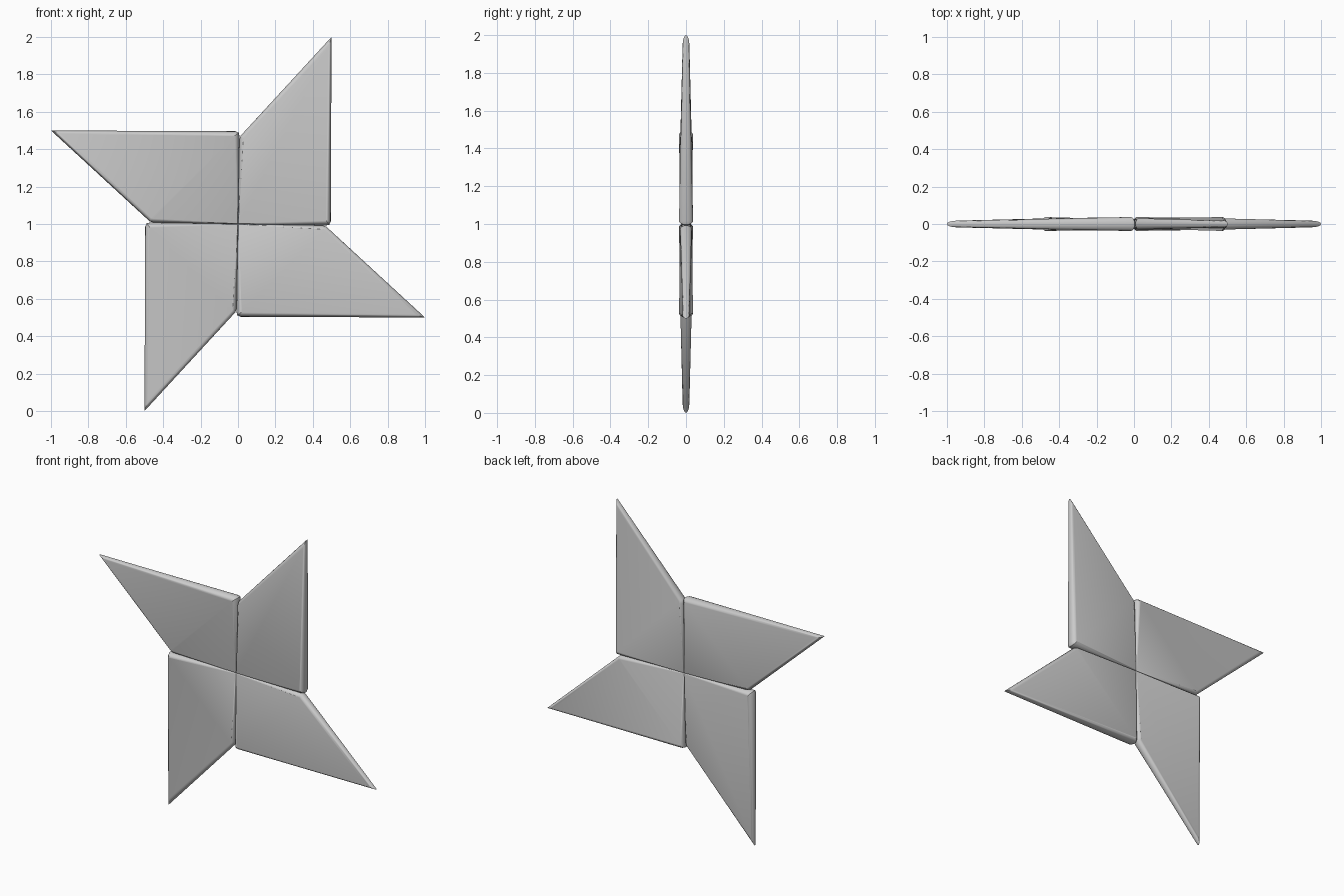
import bpy, bmesh, math

if "Cube" in bpy.data.objects:
    bpy.data.objects.remove(bpy.data.objects["Cube"])

# Blade outline around the star centre: (u, v, inset u, inset v, half thickness)
OUTLINE = [
    (0.0, 0.0, 0.004, 0.004, 0.024),         # star centre
    (0.470, -0.008, 0.000, 0.026, 0.037),    # rounded outer corner
    (0.488, -0.004, -0.016, 0.022, 0.038),
    (0.496, 0.014, -0.024, 0.006, 0.037),
    (0.500, 1.0, -0.018, -0.055, 0.018),     # tip
    (0.014, 0.472, 0.018, -0.008, 0.030),    # rounded notch corner
    (0.007, 0.450, 0.022, 0.004, 0.031),
]
STEPS = 4  # rings from the rim to each face


def make_blade(name, turns):
    bm = bmesh.new()
    rings = []
    # Rounded edge profile swept from the front face to the back face
    for i in range(-STEPS, STEPS + 1):
        a = math.pi / 2 * i / STEPS
        s, c = math.sin(a), 1 - math.cos(a)
        ring = []
        for u, v, du, dv, t in OUTLINE:
            x, z = u + du * c, v + dv * c
            for _ in range(turns):
                x, z = -z, x
            ring.append(bm.verts.new((x, t * s, z + 1)))
        rings.append(ring)
    n = len(OUTLINE)
    for a, b in zip(rings, rings[1:]):
        for k in range(n):
            j = (k + 1) % n
            bm.faces.new((a[k], a[j], b[j], b[k]))
    # Front and back faces
    caps = [bm.faces.new(rings[0]), bm.faces.new(rings[-1])]
    bmesh.ops.triangulate(bm, faces=caps)
    bmesh.ops.recalc_face_normals(bm, faces=bm.faces)
    mesh = bpy.data.meshes.new(name)
    bm.to_mesh(mesh)
    bm.free()
    obj = bpy.data.objects.new(name, mesh)
    bpy.context.collection.objects.link(obj)
    bpy.ops.object.select_all(action='DESELECT')
    obj.select_set(True)
    bpy.context.view_layer.objects.active = obj
    bpy.ops.object.shade_smooth_by_angle(angle=math.radians(35))


# Four identical blades, a quarter turn apart
for i, side in enumerate(("top", "left", "bottom", "right")):
    make_blade(side + "_blade", i)
